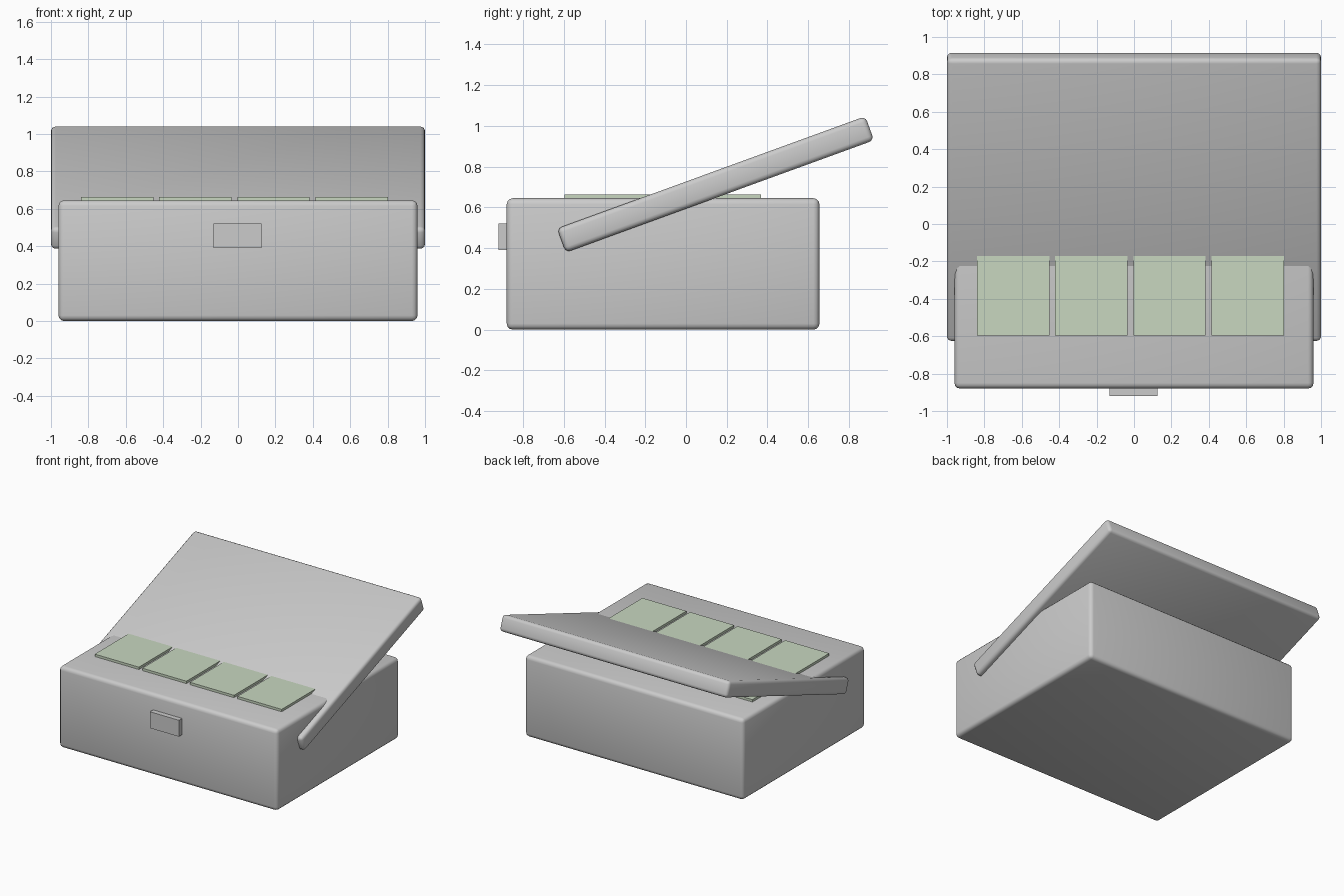
import bpy, math

if "Cube" in bpy.data.objects:
    bpy.data.objects.remove(bpy.data.objects["Cube"])


def box(name, lo, hi, bevel=0.0, tilt=0.0, mat=None):
    size = [b - a for a, b in zip(lo, hi)]
    centre = [(a + b) / 2 for a, b in zip(lo, hi)]
    bpy.ops.mesh.primitive_cube_add(size=1, location=centre)
    ob = bpy.context.object
    ob.name = name
    ob.scale = size
    bpy.ops.object.transform_apply(location=False, rotation=False, scale=True)
    ob.rotation_euler.x = tilt
    if bevel:
        mod = ob.modifiers.new("rounded_edges", 'BEVEL')
        mod.width = bevel
        mod.segments = 3
        bpy.ops.object.modifier_apply(modifier=mod.name)
        bpy.ops.object.shade_smooth_by_angle(angle=math.radians(35))
    if mat:
        ob.data.materials.append(mat)
    return ob


green = bpy.data.materials.new("pale_green")
green.diffuse_color = (0.58, 0.68, 0.53, 1)
green.use_nodes = True
green.node_tree.nodes["Principled BSDF"].inputs["Base Color"].default_value = green.diffuse_color

# Case body
box("case_body", (-0.96, -0.88, 0), (0.96, 0.655, 0.645), bevel=0.03)

# Open lid, tilted up towards the back
cy, cz, length, thick = 0.145, 0.713, 1.61, 0.125
box("lid", (-1, cy - length / 2, cz - thick / 2),
    (1, cy + length / 2, cz + thick / 2), bevel=0.025, tilt=math.radians(20))

# Front latch
box("latch", (-0.13, -0.92, 0.39), (0.125, -0.875, 0.52))

# Row of four panels on top of the body
for i in range(4):
    x = -0.84 + 0.418 * i
    box(f"panel_{i + 1}", (x, -0.597, 0.64), (x + 0.387, 0.367, 0.664), mat=green)
